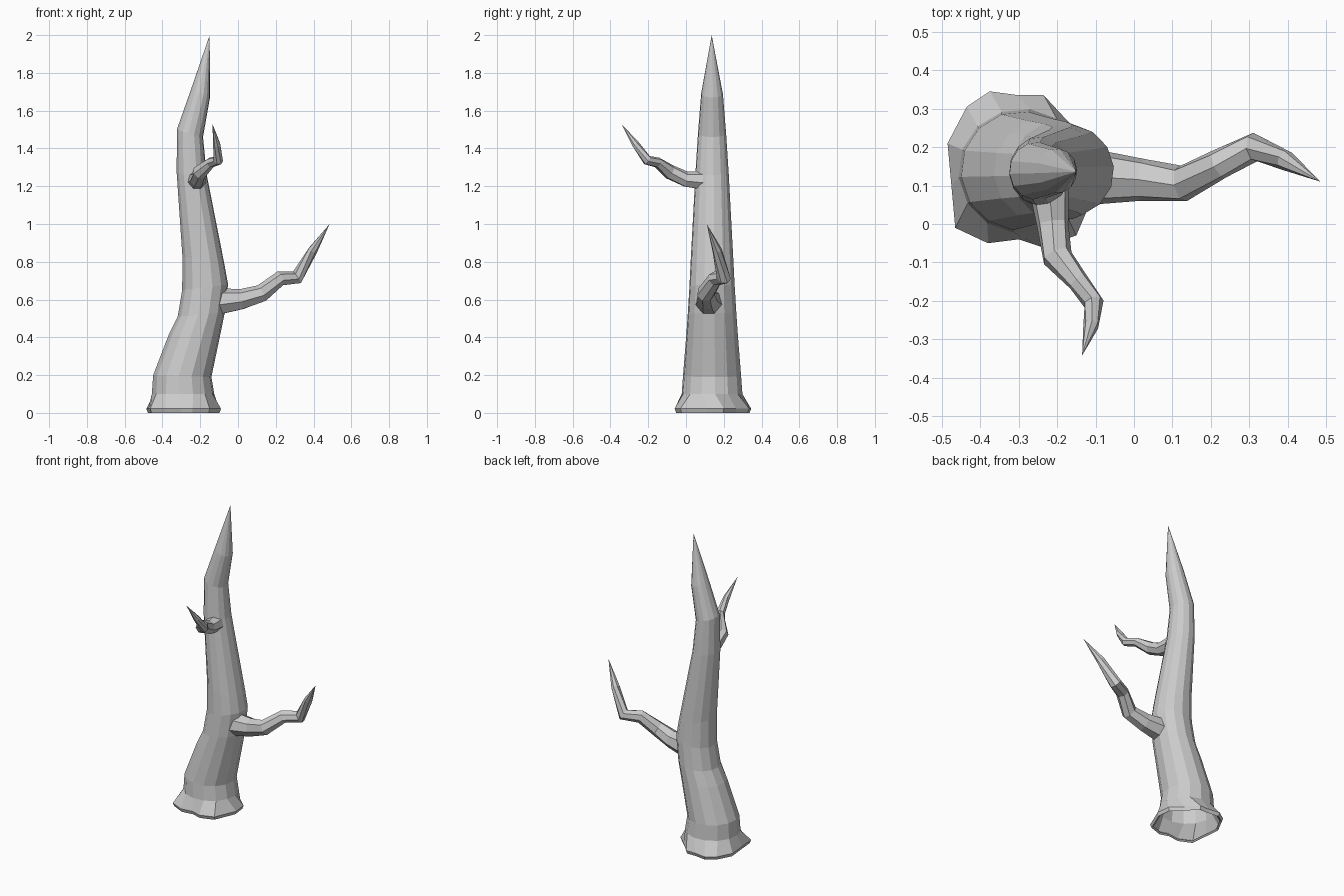
import bpy, bmesh, math
from mathutils import Vector

if "Cube" in bpy.data.objects:
    bpy.data.objects.remove(bpy.data.objects["Cube"])


def loft(name, rings, tip):
    """Skin a list of equal-length rings and close them to a point."""
    bm = bmesh.new()
    loops = [[bm.verts.new(p) for p in ring] for ring in rings]
    n = len(loops[0])
    for a, b in zip(loops, loops[1:]):
        for i in range(n):
            j = (i + 1) % n
            bm.faces.new((a[i], a[j], b[j], b[i]))
    end = bm.verts.new(tip)
    for i in range(n):
        bm.faces.new((loops[-1][i], loops[-1][(i + 1) % n], end))
    bmesh.ops.recalc_face_normals(bm, faces=bm.faces)
    mesh = bpy.data.meshes.new(name)
    bm.to_mesh(mesh)
    bm.free()
    obj = bpy.data.objects.new(name, mesh)
    bpy.context.collection.objects.link(obj)
    return obj


# Trunk: scalloped root outline, then tilted elliptical rings up to the tip
CX, CY = -0.29, 0.14
root = [(-0.485, 0.21), (-0.435, 0.305), (-0.375, 0.345), (-0.30, 0.335),
        (-0.235, 0.335), (-0.17, 0.265), (-0.10, 0.20), (-0.09, 0.11),
        (-0.15, -0.03), (-0.24, -0.06), (-0.30, -0.04), (-0.38, -0.05),
        (-0.465, -0.01), (-0.475, 0.10)]
sides = len(root)


def root_ring(scale, z):
    return [(CX + (x - CX) * scale, CY + (y - CY) * scale, z) for x, y in root]


def trunk_ring(xl, zl, xr, zr, ry):
    ring = []
    for i in range(sides):
        a = math.radians(160) - i * math.tau / sides
        t = (1 + math.cos(a)) / 2
        ring.append((xl + (xr - xl) * t, CY - 0.002 + ry * math.sin(a), zl + (zr - zl) * t))
    return ring


# left x, left z, right x, right z, half depth
profile = [(-0.457, 0.10, -0.125, 0.10, 0.162), (-0.45, 0.20, -0.14, 0.19, 0.155),
           (-0.365, 0.42, -0.092, 0.42, 0.137), (-0.32, 0.51, -0.07, 0.53, 0.130),
           (-0.296, 0.65, -0.052, 0.68, 0.121), (-0.295, 0.83, -0.070, 0.78, 0.114),
           (-0.325, 1.27, -0.165, 1.26, 0.089), (-0.324, 1.50, -0.185, 1.46, 0.075),
           (-0.25, 1.71, -0.148, 1.67, 0.058)]
rings = [root_ring(0.90, 0.008), root_ring(0.96, 0.0), root_ring(1.0, 0.022)]
rings += [trunk_ring(*p) for p in profile]
loft("trunk", rings, (-0.15, 0.136, 2.0))


# Branches: seven-sided tapered tubes along a bent path of (x, y, z, radius)
def branch(name, path, tip, n=7):
    pts = [Vector(p[:3]) for p in path] + [Vector(tip)]
    rings = []
    for i, p in enumerate(path):
        ahead = (pts[i + 1] - pts[i]).normalized()
        back = (pts[i] - pts[i - 1]).normalized() if i else ahead
        d = (ahead + back).normalized()
        u = Vector((0, 0, 1)) - d * d.z
        u.normalize()
        v = d.cross(u)
        rings.append([pts[i] + p[3] * (u * math.cos(k * math.tau / n) + v * math.sin(k * math.tau / n))
                      for k in range(n)])
    return loft(name, rings, tip)


branch("lower_branch",
       [(-0.10, 0.122, 0.588, 0.073), (0.02, 0.115, 0.60, 0.056), (0.125, 0.105, 0.632, 0.048),
        (0.22, 0.155, 0.71, 0.040), (0.312, 0.20, 0.716, 0.038), (0.395, 0.165, 0.86, 0.026)],
       (0.485, 0.11, 1.0))
branch("upper_branch",
       [(-0.22, 0.085, 1.23, 0.052), (-0.212, 0.0, 1.236, 0.042), (-0.20, -0.085, 1.275, 0.040),
        (-0.145, -0.15, 1.325, 0.028), (-0.105, -0.205, 1.337, 0.027), (-0.112, -0.265, 1.42, 0.020)],
       (-0.135, -0.342, 1.53))
